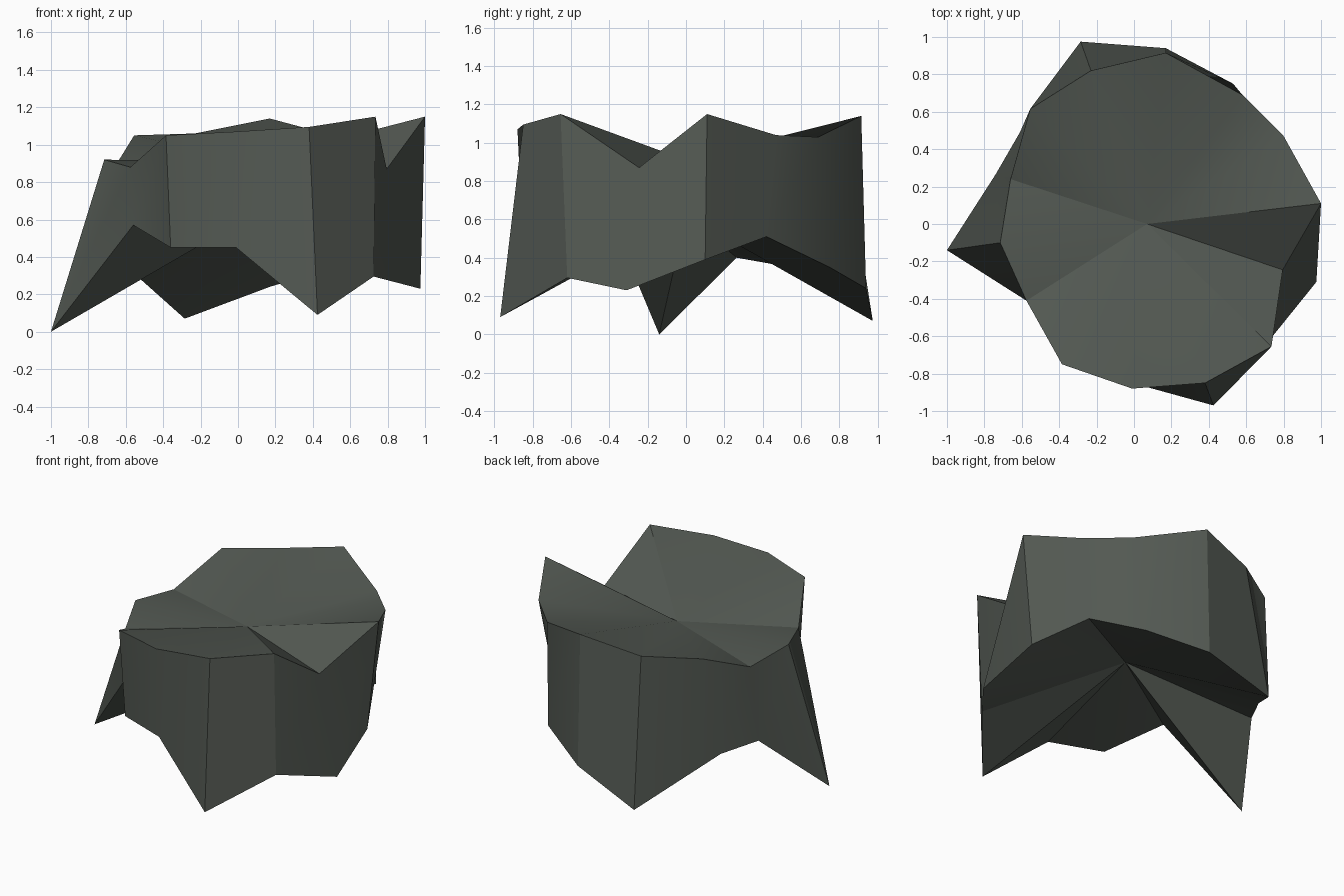
import bpy, bmesh, math

if "Cube" in bpy.data.objects:
    bpy.data.objects.remove(bpy.data.objects["Cube"])

# Rough 14-sided boulder: a jagged top rim and bottom rim, each capped by a fan
top_rim = [(1.0, .11, 1.15), (.80, .47, 1.04), (.58, .69, 1.03), (.17, .915, 1.14),
           (-.23, .82, 1.06), (-.555, .615, 1.05), (-.66, .24, .88), (-.715, -.10, .92),
           (-.575, -.41, .88), (-.385, -.75, 1.05), (-.01, -.88, 1.07), (.38, -.85, 1.095),
           (.735, -.655, 1.15), (.795, -.245, .87)]
bottom_rim = [(.92, .10, .39), (.72, .42, .51), (.53, .75, .35), (.17, .94, .24),
              (-.285, .975, .07), (-.61, .49, .36), (-.74, .265, .40), (-1.0, -.14, 0),
              (-.56, -.38, .57), (-.36, -.72, .45), (-.01, -.85, .45), (.425, -.97, .09),
              (.725, -.62, .295), (.975, -.31, .23)]
top_centre = (.07, 0, .91)
bottom_centre = (.07, 0, .62)

bm = bmesh.new()
top = [bm.verts.new(p) for p in top_rim]
low = [bm.verts.new(p) for p in bottom_rim]
tc, bc = bm.verts.new(top_centre), bm.verts.new(bottom_centre)
n = len(top)
for i in range(n):
    j = (i + 1) % n
    bm.faces.new((low[i], low[j], top[j], top[i]))   # side wall
    bm.faces.new((top[i], top[j], tc))               # sunken top
    bm.faces.new((low[j], low[i], bc))               # hollow underside

mesh = bpy.data.meshes.new("boulder")
bm.to_mesh(mesh)
bm.free()

# Single dark stone colour
stone = bpy.data.materials.new("dark_green_grey_stone")
stone.diffuse_color = (.086, .099, .085, 1)
stone.use_nodes = True
stone.node_tree.nodes["Principled BSDF"].inputs["Base Color"].default_value = stone.diffuse_color
mesh.materials.append(stone)

boulder = bpy.data.objects.new("boulder", mesh)
bpy.context.collection.objects.link(boulder)
bpy.context.view_layer.objects.active = boulder
boulder.select_set(True)
bpy.ops.object.shade_smooth_by_angle(angle=math.radians(30))
